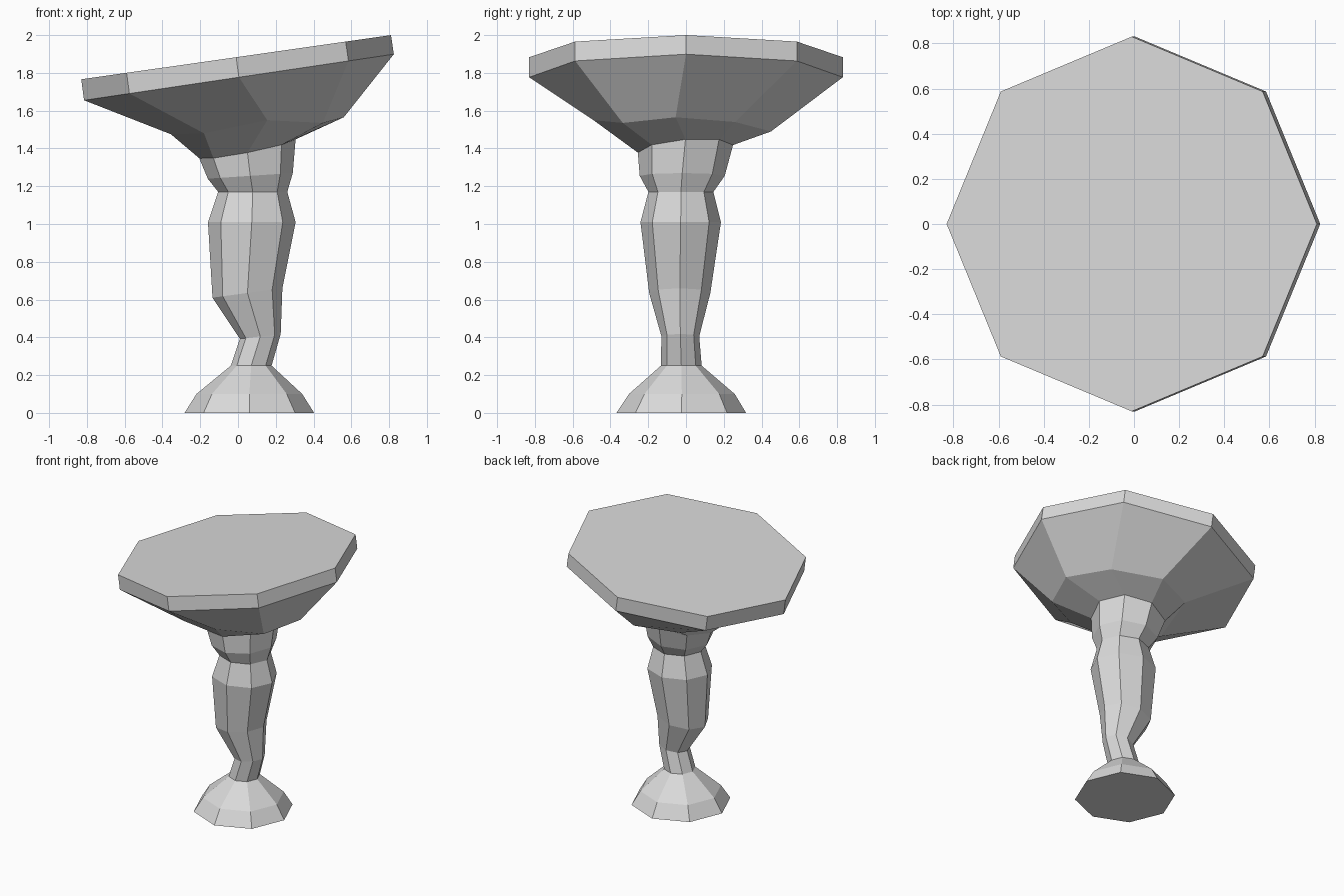
import bpy, bmesh, math

SIDES = 8

cube = bpy.data.objects.get("Cube")
if cube:
    bpy.data.objects.remove(cube, do_unlink=True)

# One plain grey for the whole piece
grey = bpy.data.materials.new("light_grey")
grey.use_nodes = True
colour = (0.7, 0.7, 0.7, 1)
grey.diffuse_color = colour
grey.node_tree.nodes["Principled BSDF"].inputs["Base Color"].default_value = colour


def ring(cx, cy, z, rx, ry=None, tilt_x=0, tilt_y=0):
    """Octagon with corners on the axes; tilts are the rise at the +x and +y corners."""
    ry = ry or rx
    points = []
    for i in range(SIDES):
        c, s = math.cos(math.tau * i / SIDES), math.sin(math.tau * i / SIDES)
        points.append((cx + rx * c, cy + ry * s, z + tilt_x * c + tilt_y * s))
    return points


def loft(name, rings, cap_bottom=False, cap_top=False):
    """Join successive rings with flat quads and optionally close the ends."""
    bm = bmesh.new()
    loops = [[bm.verts.new(p) for p in r] for r in rings]
    for low, high in zip(loops, loops[1:]):
        for i in range(SIDES):
            j = (i + 1) % SIDES
            bm.faces.new((low[i], low[j], high[j], high[i]))
    if cap_bottom:
        bm.faces.new(loops[0][::-1])
    if cap_top:
        bm.faces.new(loops[-1])
    mesh = bpy.data.meshes.new(name)
    bm.to_mesh(mesh)
    bm.free()
    mesh.materials.append(grey)
    obj = bpy.data.objects.new(name, mesh)
    bpy.context.collection.objects.link(obj)
    return obj


# Rings shared by neighbouring parts
ankle = ring(0.07, -0.025, 0.25, 0.108)
neck = ring(0.05, -0.003, 1.398, 0.255, 0.252, 0.05, 0.02)
rim = ring(0.005, 0, 1.777, 0.82, 0.83, 0.122)

# Domed foot
loft("foot", [
    ring(0.06, -0.025, 0, 0.343),
    ring(0.06, -0.022, 0.1, 0.28),
    ankle,
], cap_bottom=True)

# Wavering stem
loft("stem", [
    ankle,
    ring(0.118, -0.03, 0.405, 0.108, 0.1, 0.013),
    ring(0.05, -0.033, 0.635, 0.185, 0.162, 0.025),
    ring(0.073, -0.028, 1.01, 0.232, 0.213),
    ring(0.078, -0.027, 1.17, 0.183, 0.172),
    ring(0.065, -0.02, 1.255, 0.225, 0.225, 0.015),
    neck,
])

# Uneven flare under the top
flare = [
    (0.56, -0.055, 1.565), (0.42, 0.26, 1.54), (0.12, 0.45, 1.49),
    (-0.18, 0.33, 1.47), (-0.355, -0.14, 1.475), (-0.18, -0.38, 1.48),
    (0.155, -0.49, 1.55), (0.45, -0.335, 1.535),
]
loft("bowl", [neck, flare, rim])

# Tilted slab top
loft("table_top", [rim, ring(-0.01, 0, 1.883, 0.82, 0.83, 0.117)], cap_top=True)
